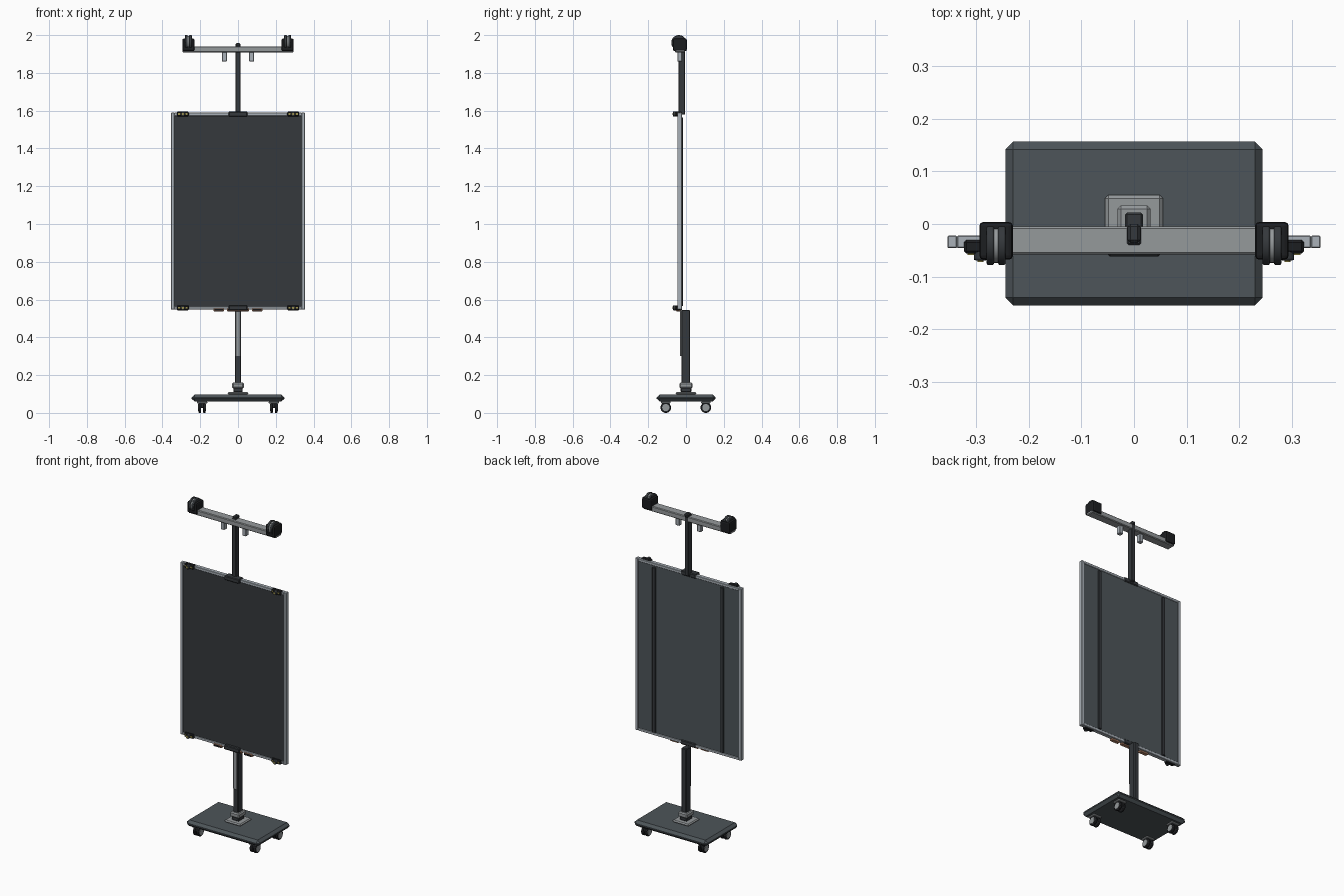
import bpy, math
from mathutils import Vector

if "Cube" in bpy.data.objects:
    bpy.data.objects.remove(bpy.data.objects["Cube"])


def mat(name, c):
    m = bpy.data.materials.new(name)
    m.diffuse_color = (*c, 1)
    m.use_nodes = True
    m.node_tree.nodes["Principled BSDF"].inputs["Base Color"].default_value = m.diffuse_color
    return m


DARK = mat("charcoal", (0.035, 0.04, 0.045))
BLACK = mat("black", (0.012, 0.013, 0.015))
SLATE = mat("slate", (0.075, 0.09, 0.10))
STEEL = mat("steel", (0.30, 0.32, 0.33))
ALU = mat("aluminium", (0.40, 0.44, 0.48))
BRASS = mat("brass", (0.35, 0.30, 0.08))
COPPER = mat("copper", (0.50, 0.25, 0.15))


def finish(ob, name, m, bevel=0, seg=1):
    ob.name = name
    ob.data.materials.append(m)
    if bevel:
        b = ob.modifiers.new("bevel", "BEVEL")
        b.width, b.segments = bevel, seg
        b.limit_method = 'ANGLE'
    return ob


def box(name, x, y, z, m, bevel=0, seg=1):
    """Box from (min, max) ranges on each axis."""
    lo, hi = Vector((x[0], y[0], z[0])), Vector((x[1], y[1], z[1]))
    bpy.ops.mesh.primitive_cube_add(size=1, location=(lo + hi) / 2)
    ob = bpy.context.object
    ob.scale = hi - lo
    bpy.ops.object.transform_apply(location=False, rotation=False, scale=True)
    return finish(ob, name, m, bevel, seg)


def cyl(name, loc, r, depth, m, axis='X', bevel=0, n=32):
    rot = {'X': (0, math.pi / 2, 0), 'Y': (math.pi / 2, 0, 0), 'Z': (0, 0, 0)}[axis]
    bpy.ops.mesh.primitive_cylinder_add(vertices=n, radius=r, depth=depth, location=loc, rotation=rot)
    bpy.ops.object.shade_smooth_by_angle(angle=math.radians(35))
    return finish(bpy.context.object, name, m, bevel, 2)


def mid(c, w):
    return (c - w / 2, c + w / 2)


# Base slab and post socket
box("base", (-.245, .245), (-.155, .157), (.06, .097), SLATE, .015)
box("socket_plate", (-.055, .055), (-.055, .055), (.097, .11), STEEL, .006)
box("socket_step", (-.024, .024), (-.028, .028), (.11, .135), DARK, .003)
box("socket_collar", (-.031, .031), (-.035, .035), (.13, .16), STEEL, .006)

# Casters
for sx in (-1, 1):
    for y in (-.107, .105):
        x = sx * .19
        box("caster_plate", mid(x, .055), mid(y, .05), (.05, .061), STEEL, .003)
        box("caster_fork", mid(x, .014), mid(y, .036), (.026, .052), DARK, .003)
        for d in (-1, 1):
            cyl("caster_wheel", (x + d * .012, y, .028), .028, .014, BLACK, bevel=.003)
            cyl("caster_hub", (x + d * .019, y, .028), .019, .004, STEEL, n=24)

# Lower post with front slide, upper post
box("lower_post", (-.017, .017), (-.024, .022), (.11, .545), DARK, .004)
box("post_slide", (-.012, .012), (-.031, -.023), (.30, .55), STEEL, .002)
box("upper_post", (-.013, .013), (-.04, -.004), (1.58, 1.945), DARK, .003)
box("post_cap", (-.012, .012), (-.035, .0), (1.935, 1.957), DARK, .005)

# Display board: rim, panel and rear rails
FY = (-.046, -.022)
for s in (-1, 1):
    box("frame_side", mid(s * .346, .018), FY, (.547, 1.589), ALU, .002)
    box("rear_rail", mid(s * .228, .022), (-.026, -.016), (.565, 1.565), DARK, .002)
for z in (.555, 1.581):
    box("frame_rail", (-.337, .337), FY, mid(z, .016), ALU, .002)
box("panel_front", (-.337, .337), (-.044, -.034), (.563, 1.573), DARK)
box("panel_back", (-.337, .337), (-.034, -.025), (.563, 1.573), SLATE)

# Corner clamps and centre clips along the top and bottom edges
for z in (.556, 1.582):
    for s in (-1, 1):
        x = s * .292
        box("corner_clamp", mid(x, .064), (-.056, -.03), mid(z, .026), BLACK, .005)
        cyl("clamp_knob", (x, -.06, z), .013, .018, DARK, 'Y', .003, 20)
        cyl("clamp_screw", (x, -.07, z), .006, .004, BRASS, 'Y', n=12)
        for d in (-1, 1):
            box("clamp_pad", mid(x + d * .019, .012), (-.059, -.055), mid(z, .009), BRASS)
    box("centre_clip", (-.05, .05), (-.062, -.02), mid(z, .026), DARK, .004)

# Small copper-edged catches under the board
for x, w in ((-.102, .054), (0, .115), (.102, .054)):
    box("catch", mid(x, w), (-.052, -.03), (.537, .553), COPPER, .002)
    box("catch_face", mid(x, w - .01), (-.055, -.05), (.541, .550), BLACK)

# Crossbar, hooks and end rollers
box("crossbar", (-.293, .293), (-.058, -.005), (1.908, 1.94), STEEL, .004)
for s in (-1, 1):
    box("hook_peg", mid(s * .072, .026), (-.046, -.02), (1.86, 1.912), ALU, .003)
    x = s * .2625
    box("roller_housing", mid(x, .064), (-.068, .004), (1.915, 1.982), BLACK, .008, 2)
    for d in (-1, 1):
        cyl("roller", (x + d * .011, -.038, 1.96), .04, .014, DARK, bevel=.003)
    cyl("roller_core", (x, -.038, 1.96), .036, .012, STEEL)
